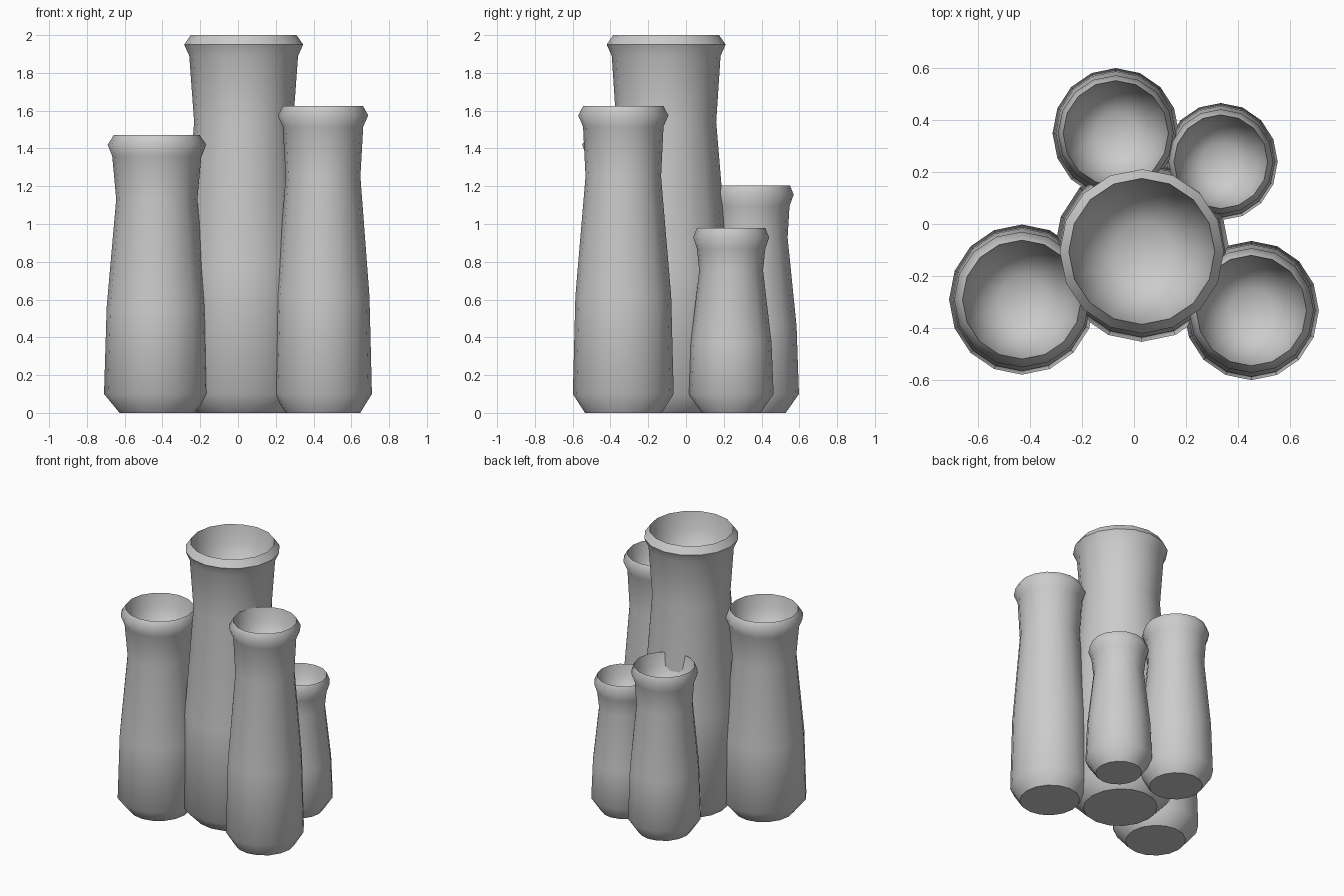
import bpy, bmesh, math

cube = bpy.data.objects.get("Cube")
if cube:
    bpy.data.objects.remove(cube, do_unlink=True)

SIDES = 16

# Single clay colour
clay = bpy.data.materials.new("grey_clay")
clay.use_nodes = True
clay.diffuse_color = (0.6, 0.6, 0.6, 1)
clay.node_tree.nodes["Principled BSDF"].inputs["Base Color"].default_value = (0.6, 0.6, 0.6, 1)


def make_vase(name, x, y, height, foot, belly, neck, flare, lip, mouth, crisp_lip=False):
    """Lathe one hollow vase; radii run from foot to mouth."""
    # Outer wall (radius, height, narrowing in x)
    profile = [
        (foot, 0, 0.97),
        (belly, 0.1, 0.97),
        (belly * 0.95, 0.38 * height, 0.97),
        (neck, 0.77 * height, 0.99),
        (flare, height - 0.11, 1),
        (lip, height - 0.05, 1),
        (mouth, height, 1),
    ]
    rim = len(profile) - 1
    # Hollow bowl inside the mouth
    for shrink, depth in ((0.92, 0.45), (0.72, 0.85), (0.4, 1.1)):
        profile.append((mouth * shrink, height - mouth * depth, 1))

    bm = bmesh.new()
    rings = []
    for radius, z, squash in profile:
        ring = []
        for i in range(SIDES):
            a = math.tau * i / SIDES
            ring.append(bm.verts.new((radius * squash * math.cos(a), radius * math.sin(a), z)))
        rings.append(ring)
    for low, high in zip(rings, rings[1:]):
        for i in range(SIDES):
            j = (i + 1) % SIDES
            bm.faces.new((low[i], low[j], high[j], high[i]))
    bm.faces.new(rings[0][::-1])
    bm.faces.new(rings[-1])

    # Smooth walls with crisp foot and mouth edges
    for face in bm.faces:
        face.smooth = True
    crisp = [0, rim] + ([rim - 1] if crisp_lip else [])
    for k in crisp:
        for i in range(SIDES):
            bm.edges.get((rings[k][i], rings[k][(i + 1) % SIDES])).smooth = False

    mesh = bpy.data.meshes.new(name)
    bm.to_mesh(mesh)
    bm.free()
    mesh.materials.append(clay)
    vase = bpy.data.objects.new(name, mesh)
    vase.location = (x, y, 0)
    bpy.context.collection.objects.link(vase)


# Cluster of five vases
make_vase("tall_centre_vase", 0.03, -0.105, 2.0, 0.25, 0.347, 0.265, 0.288, 0.315, 0.28, True)
make_vase("front_right_vase", -0.43, -0.29, 1.47, 0.203, 0.288, 0.217, 0.236, 0.26, 0.228)
make_vase("front_left_vase", 0.45, -0.332, 1.625, 0.203, 0.267, 0.2, 0.213, 0.239, 0.212)
make_vase("back_right_vase", -0.07, 0.348, 1.205, 0.18, 0.25, 0.19, 0.2, 0.222, 0.202)
make_vase("back_left_vase", 0.333, 0.239, 0.98, 0.156, 0.225, 0.169, 0.181, 0.201, 0.18)
